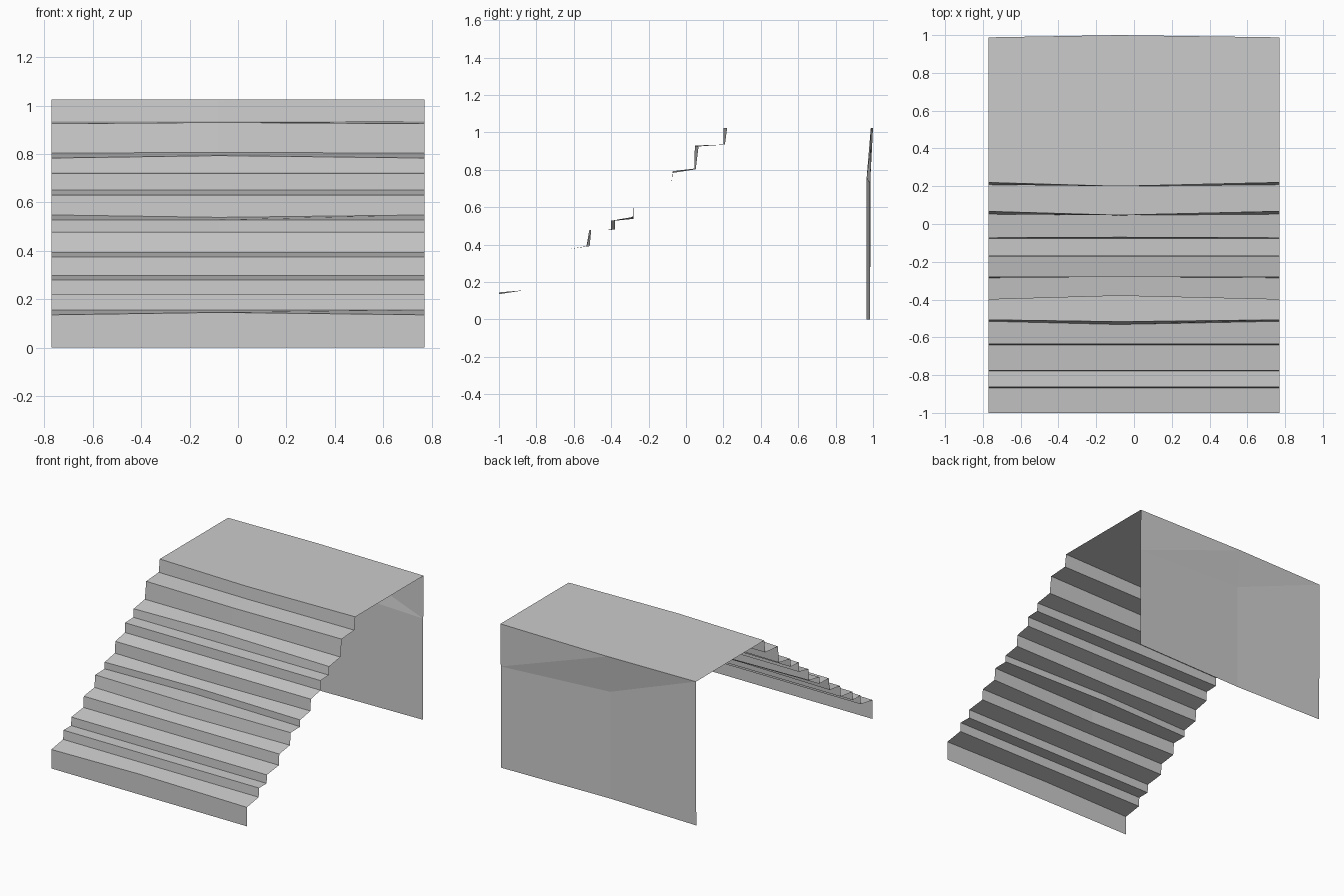
import bpy
import bmesh

cube = bpy.data.objects.get("Cube")
if cube:
    bpy.data.objects.remove(cube, do_unlink=True)

HALF = 0.77          # half of the stair width
MIDDLE = -0.08       # position of the slightly warped centre line
TOP = 1.025

# One plain grey material
grey = bpy.data.materials.new("plain_grey")
grey.use_nodes = True
colour = (0.6, 0.6, 0.6, 1.0)
grey.diffuse_color = colour
grey.node_tree.nodes["Principled BSDF"].inputs["Base Color"].default_value = colour


def make_object(name, bm):
    """Turn a bmesh into a flat shaded object with the grey material."""
    mesh = bpy.data.meshes.new(name)
    bm.to_mesh(mesh)
    bm.free()
    mesh.materials.append(grey)
    obj = bpy.data.objects.new(name, mesh)
    bpy.context.scene.collection.objects.link(obj)
    return obj


def add_row(bm, y, z, bend=0.0, lift=0.0):
    """One line across the width, with its centre pushed back or up."""
    return [bm.verts.new(co) for co in (
        (-HALF, y, z), (MIDDLE, y + bend, z + lift), (HALF, y, z))]


def add_strips(bm, rows):
    """Join neighbouring rows with faces."""
    for low, high in zip(rows, rows[1:]):
        for i in range(2):
            bm.faces.new((low[i], low[i + 1], high[i + 1], high[i]))


# Worn steps: the foot and the nose of each riser, as y, z, bend, lift
step_profile = [
    (-1, 0), (-1, .135, 0, .01),
    (-.867, .156), (-.863, .22),
    (-.777, .22), (-.775, .28),
    (-.64, .297), (-.635, .375),
    (-.515, .392, -.017), (-.507, .478, -.01),
    (-.4, .48, .02), (-.4, .528, .02),
    (-.285, .548, .005, -.01), (-.28, .63),
    (-.172, .652), (-.17, .72),
    (-.078, .724), (-.073, .783, .003, .01),
    (.052, .803, -.006, .004), (.067, .925, -.02, .005),
    (.208, .935, -.008), (.22, TOP, -.02),
]
bm = bmesh.new()
add_strips(bm, [add_row(bm, *point) for point in step_profile])
make_object("steps", bm)

# Upper landing, continuing from the last riser to the back wall
bm = bmesh.new()
add_strips(bm, [add_row(bm, *step_profile[-1]), add_row(bm, .988, TOP, .012)])
make_object("landing", bm)

# Back wall, hollowed along the centre and folding out towards the landing
bm = bmesh.new()
foot_right, foot_mid, foot_left = add_row(bm, .984, 0, -.018)
top_right, top_mid, top_left = add_row(bm, .988, TOP, .012)
fold_mid = bm.verts.new((MIDDLE, .966, .76))
fold_left = bm.verts.new((HALF, .984, .72))
for corners in (
        (foot_mid, foot_right, top_right, fold_mid),
        (foot_left, foot_mid, fold_mid, fold_left),
        (fold_mid, top_right, top_mid),
        (fold_left, fold_mid, top_mid),
        (fold_left, top_mid, top_left)):
    bm.faces.new(corners)
make_object("back_wall", bm)
